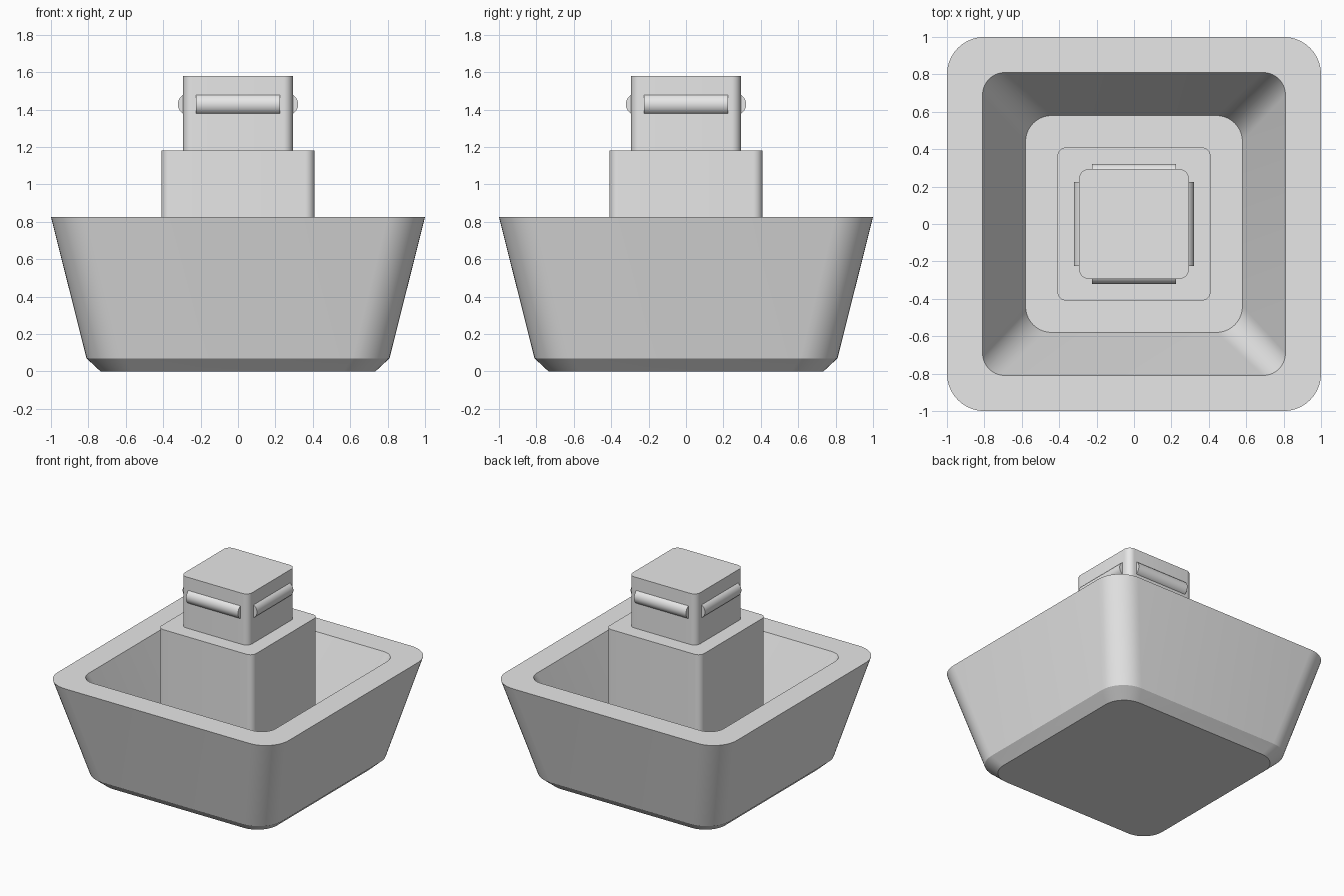
import bpy, math
from mathutils import Matrix, Vector

if "Cube" in bpy.data.objects:
    bpy.data.objects.remove(bpy.data.objects["Cube"], do_unlink=True)

grey = bpy.data.materials.new("light_grey")
grey.use_nodes = True
grey.diffuse_color = (0.8, 0.8, 0.8, 1)
grey.node_tree.nodes["Principled BSDF"].inputs["Base Color"].default_value = (0.8, 0.8, 0.8, 1)

STEPS = 10  # segments per rounded corner


def ring(half, radius, z):
    """Outline of a rounded square at height z."""
    points = []
    c = half - radius
    for corner in range(4):
        turn = Matrix.Rotation(corner * math.pi / 2, 3, 'Z')
        for i in range(STEPS + 1):
            a = i / STEPS * math.pi / 2
            points.append(turn @ Vector((c + radius * math.cos(a), c + radius * math.sin(a), z)))
    return points


def finish(obj):
    obj.data.materials.append(grey)
    bpy.ops.object.select_all(action='DESELECT')
    obj.select_set(True)
    bpy.context.view_layer.objects.active = obj
    bpy.ops.object.shade_smooth_by_angle(angle=math.radians(30))


def loft(name, sections):
    """Skin a stack of rounded squares and cap both ends."""
    n = 4 * (STEPS + 1)
    verts = [p for s in sections for p in ring(*s)]
    faces = [list(range(n))[::-1]]
    for k in range(len(sections) - 1):
        for i in range(n):
            j = (i + 1) % n
            faces.append([k * n + i, k * n + j, (k + 1) * n + j, (k + 1) * n + i])
    last = (len(sections) - 1) * n
    faces.append(list(range(last, last + n)))
    mesh = bpy.data.meshes.new(name)
    mesh.from_pydata(verts, [], faces)
    mesh.update()
    obj = bpy.data.objects.new(name, mesh)
    bpy.context.collection.objects.link(obj)
    finish(obj)


# Tapered basin: chamfered foot, outer wall, flat rim, sloped inner wall, floor
loft("basin", [(0.735, 0.17, 0), (0.81, 0.2, 0.07), (1, 0.2, 0.825),
               (0.81, 0.12, 0.825), (0.58, 0.14, 0.21)])

# Stepped centre column
loft("column", [(0.41, 0.05, 0.19), (0.41, 0.05, 1.18)])
loft("column_head", [(0.293, 0.05, 1.17), (0.293, 0.05, 1.58)])

# Horizontal spout bar half sunk into each side of the head
for i, side in enumerate(("front", "left", "back", "right")):
    a = i * math.pi / 2
    bpy.ops.mesh.primitive_cylinder_add(
        vertices=32, radius=0.058, depth=0.45,
        location=(0.264 * math.sin(a), -0.264 * math.cos(a), 1.428),
        rotation=(0, math.pi / 2, a))
    bar = bpy.context.object
    bar.name = side + "_spout_bar"
    finish(bar)
